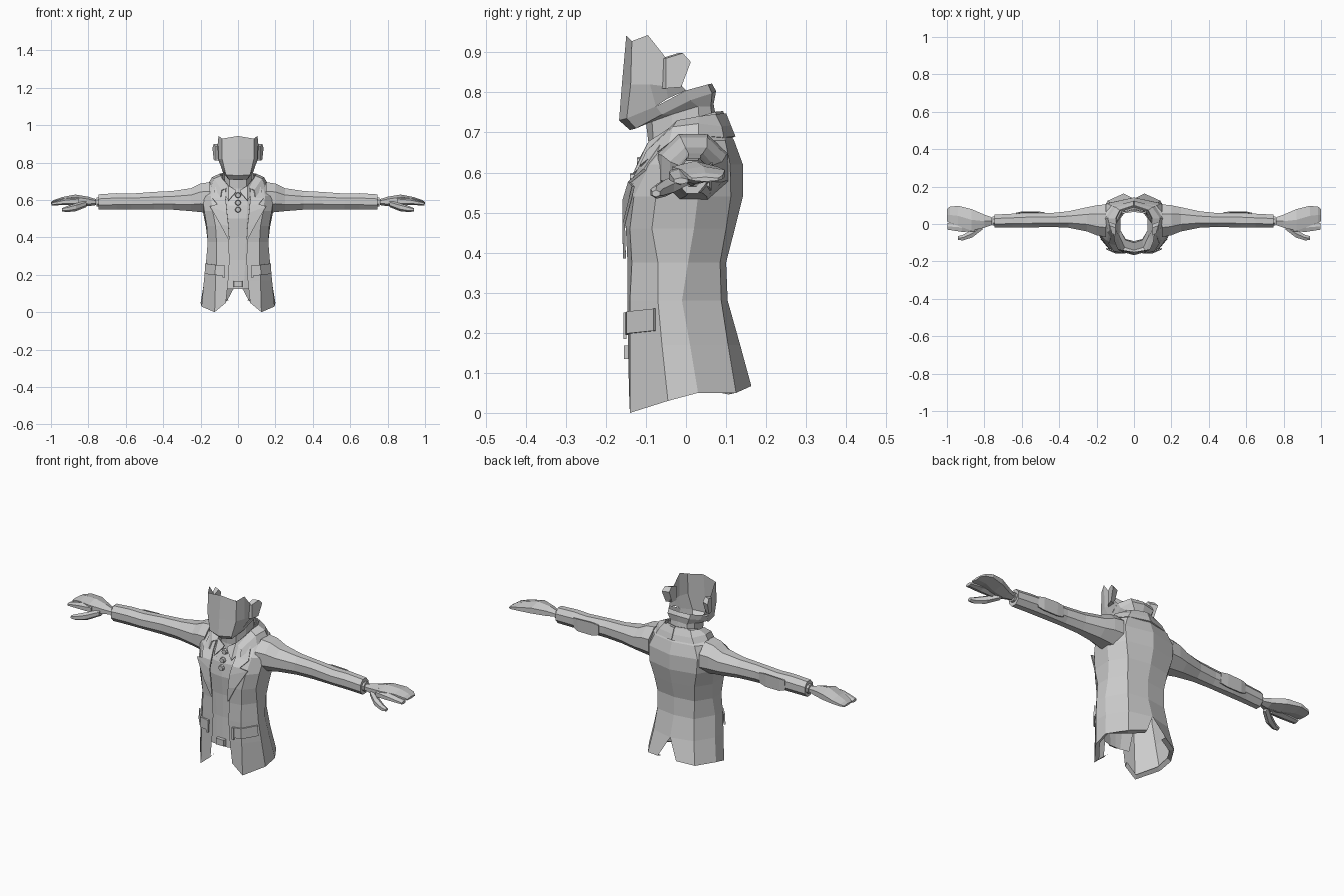
import bpy, bmesh, math
from mathutils import Vector

grey = bpy.data.materials.new("plain_grey")
grey.diffuse_color = (0.6, 0.6, 0.6, 1)


def build(name, verts, faces, mirror=True, fix=False, thick=0):
    me = bpy.data.meshes.new(name)
    bm = bmesh.new()
    vs = [bm.verts.new(v) for v in verts]
    for f in faces:
        bm.faces.new([vs[i] for i in f])
    if fix:
        bmesh.ops.recalc_face_normals(bm, faces=bm.faces)
    bm.to_mesh(me)
    bm.free()
    me.materials.append(grey)
    ob = bpy.data.objects.new(name, me)
    bpy.context.collection.objects.link(ob)
    if thick:
        m = ob.modifiers.new("thickness", 'SOLIDIFY')
        m.thickness, m.offset = thick, 1
    if mirror:
        m = ob.modifiers.new("mirror", 'MIRROR')
        m.use_clip = True
        m.merge_threshold = 0.0005
    return ob


def sheet(name, rows, **kw):
    """Rows run bottom to top, points run front to back on the +x side."""
    n = len(rows[0])
    faces = [(r*n+c, r*n+c+1, (r+1)*n+c+1, (r+1)*n+c)
             for r in range(len(rows)-1) for c in range(n-1)]
    return build(name, [p for r in rows for p in r], faces, **kw)


def level(z, *pts):
    return [(x, y, z) for x, y in pts]


def tube(name, rings, sides=8):
    """Bevelled-box rings along x: (x, y0, y1, z0, z1)."""
    verts, faces = [], []
    for x, y0, y1, z0, z1 in rings:
        for i in range(sides):
            a = 2*math.pi*(i+0.5)/sides
            k = 1/math.cos(math.pi/sides)
            verts.append((x, (y0+y1)/2 + (y1-y0)/2*k*math.cos(a),
                          (z0+z1)/2 + (z1-z0)/2*k*math.sin(a)))
    for r in range(len(rings)-1):
        for i in range(sides):
            j = (i+1) % sides
            faces.append((r*sides+i, r*sides+j, (r+1)*sides+j, (r+1)*sides+i))
    faces.append(tuple(range(sides)))
    faces.append(tuple(range((len(rings)-1)*sides, len(rings)*sides)))
    return build(name, verts, faces, fix=True)


# jacket body with open front, back vent and a turned-in hem
hem = [(.065, -.142, .05), (.125, -.14, 0), (.195, -.045, .03),
       (.2, .03, .05), (.14, .125, .05), (.055, .163, .067)]
lip = [(x*.9, y*.85, z-.004 if y > .1 else z+.012) for x, y, z in hem]
sheet("jacket_body", [
    lip, hem,
    level(.17, (.052, -.145), (.12, -.14), (.182, -.06), (.18, .01), (.12, .105), (0, .135)),
    level(.28, (.045, -.146), (.115, -.14), (.17, -.07), (.167, -.01), (.11, .088), (0, .104)),
    level(.375, (.05, -.146), (.115, -.135), (.162, -.07), (.162, .005), (.11, .085), (0, .1)),
    level(.46, (.06, -.15), (.12, -.14), (.167, -.085), (.172, .02), (.12, .1), (0, .122)),
    level(.54, (.08, -.15), (.135, -.13), (.18, -.075), (.188, .03), (.14, .112), (0, .142)),
    level(.62, (.09, -.108), (.145, -.09), (.19, -.05), (.2, .03), (.145, .11), (0, .142)),
    level(.68, (.09, -.05), (.13, -.04), (.165, -.01), (.17, .04), (.12, .098), (0, .12)),
    level(.712, (.075, -.04), (.09, -.02), (.1, .01), (.1, .05), (.07, .085), (0, .1)),
])

# jacket collar wrapped round the neck
sheet("jacket_collar", [
    [(.09, -.112, .615), (.14, -.04, .67), (.15, .03, .69), (.11, .09, .685), (0, .118, .688)],
    [(.085, -.095, .65), (.125, -.03, .71), (.135, .03, .718), (.095, .085, .712), (0, .107, .715)],
    [(.06, -.085, .66), (.09, -.02, .725), (.095, .03, .735), (.075, .07, .742), (0, .095, .745)],
], thick=.006)

# lapels with a notch
sheet("lapel", [
    [(.046, -.15, .39), (.05, -.15, .385)],
    [(.05, -.152, .46), (.095, -.152, .47)],
    [(.058, -.152, .53), (.15, -.128, .565)],
    [(.062, -.135, .57), (.11, -.138, .575)],
    [(.066, -.112, .61), (.135, -.1, .605)],
    [(.065, -.085, .66), (.12, -.06, .665)],
], thick=.007)

# shirt front and its flat lower edge
sheet("shirt_front", [
    level(.125, (0, -.136), (.03, -.136), (.075, -.125)),
    level(.28, (0, -.13), (.04, -.127), (.1, -.11)),
    level(.4, (0, -.13), (.042, -.128), (.1, -.11)),
    level(.5, (0, -.14), (.045, -.136), (.11, -.115)),
    level(.57, (0, -.13), (.05, -.125), (.11, -.1)),
    level(.64, (0, -.1), (.05, -.085), (.085, -.04)),
])

# shirt collar with pointed tips
sheet("shirt_collar", [
    [(.012, -.108, .64), (.05, -.128, .595), (.085, -.075, .65), (.1, .02, .69), (.07, .08, .71), (0, .1, .715)],
    [(.01, -.1, .65), (.05, -.09, .675), (.078, -.04, .71), (.085, .02, .735), (.06, .07, .75), (0, .088, .752)],
], thick=.005)

# neck
sheet("neck", [
    level(.6, (0, -.1), (.05, -.09), (.08, -.04), (.08, .04), (.055, .075), (0, .09)),
    [(0, -.092, .66), (.045, -.08, .66), (.073, -.035, .68), (.073, .035, .7), (.05, .068, .71), (0, .08, .71)],
    [(0, -.1, .725), (.045, -.085, .73), (.072, -.035, .75), (.072, .03, .77), (.05, .06, .78), (0, .068, .775)],
])

# underside of the jaw, running back to the nape
sheet("jaw", [
    [(0, -.1, .722), (.045, -.085, .727), (.072, -.035, .745), (.072, .03, .765), (.05, .062, .765), (0, .067, .762)],
    [(0, -.14, .706), (.05, -.125, .71), (.08, -.06, .745), (.09, .01, .78), (.065, .065, .798), (0, .075, .803)],
    [(0, -.167, .73), (.065, -.148, .735), (.085, -.075, .765), (.1, 0, .805), (.065, .055, .82), (0, .065, .822)],
])

# face shell, open at the top and back
sheet("face", [
    [(0, -.167, .73), (.065, -.148, .735), (.085, -.075, .765), (.09, -.045, .785), (.1, 0, .805)],
    [(0, -.16, .82), (.085, -.138, .82), (.103, -.09, .82), (.106, -.05, .815), (.104, -.01, .815)],
    [(0, -.149, .942), (.085, -.135, .928), (.104, -.095, .943), (.11, -.05, .886), (.108, -.025, .86)],
])

# ears
side = [(-.05, .81), (-.012, .813), (.012, .876), (-.008, .898), (-.05, .885)]
n = len(side)
build("ear", [(.1, y-.012, z) for y, z in side] + [(.118 + (y+.05)*.3, y, z) for y, z in side],
      [tuple(range(n)), tuple(range(n, 2*n))] +
      [(i, (i+1) % n, (i+1) % n+n, i+n) for i in range(n)], fix=True)

# sleeves
tube("sleeve", [(.15, -.07, .105, .53, .695), (.2, -.06, .1, .535, .688), (.25, -.04, .09, .54, .663),
                (.35, -.02, .068, .548, .648), (.45, -.015, .058, .55, .643),
                (.57, -.02, .06, .55, .634), (.65, -.02, .055, .55, .636), (.745, -.02, .05, .548, .63)])
# elbow patch on the back of the sleeve
sheet("elbow_patch", [
    [(.63, .052, .565), (.6, .058, .555), (.52, .058, .555), (.48, .054, .565)][::1],
    [(.63, .055, .618), (.6, .061, .622), (.52, .061, .625), (.48, .058, .62)],
], thick=.006)
# shirt cuff
tube("cuff", [(.73, -.008, .04, .565, .613), (.757, -.008, .04, .566, .612)])

# hand with joined fingers, index finger and thumb
tube("palm", [(.758, -.005, .035, .575, .602), (.8, -.02, .05, .57, .614),
              (.87, -.035, .08, .575, .625), (.94, -.01, .097, .582, .613),
              (.985, .005, .092, .58, .598), (1.0, .015, .08, .578, .588)], 6)
tube("index_finger", [(.85, -.04, .01, .572, .614), (.92, -.042, .005, .575, .606),
                      (.998, -.03, .005, .572, .586)], 6)
tube("thumb", [(.81, -.03, .01, .565, .595), (.865, -.072, -.03, .543, .58),
               (.915, -.088, -.058, .537, .565), (.94, -.085, -.065, .54, .555)], 6)

# pocket flaps
sheet("pocket_flap", [
    [(.072, -.144, .195), (.119, -.141, .198), (.172, -.076, .205)],
    [(.07, -.144, .25), (.117, -.141, .253), (.17, -.076, .26)],
], thick=.008)
# small tab beside each pocket
sheet("pocket_tab", [
    [(.07, -.148, .185), (.082, -.148, .185)],
    [(.07, -.148, .25), (.082, -.148, .25)],
], thick=.008)

# shirt buttons
for i, (z, y) in enumerate([(.625, -.112), (.585, -.13), (.548, -.14)]):
    ring = [(.016*math.cos(a), .016*math.sin(a)) for a in (math.pi*k/4 for k in range(8))]
    build(f"button_{i+1}", [(x, y+.004, z+h) for x, h in ring] + [(x*.8, y-.01, z+h*.8) for x, h in ring],
          [tuple(range(8)), tuple(range(8, 16))] +
          [(k, (k+1) % 8, (k+1) % 8+8, k+8) for k in range(8)], mirror=False, fix=True)

# belt buckle
tube_pts = [(-.025, .135), (.025, .135), (.025, .168), (-.025, .168)]
build("belt_buckle", [(x, -.136, z) for x, z in tube_pts] + [(x*.9, -.155, z) for x, z in tube_pts],
      [(0, 1, 2, 3), (4, 5, 6, 7)] + [(k, (k+1) % 4, (k+1) % 4+4, k+4) for k in range(4)],
      mirror=False, fix=True)
